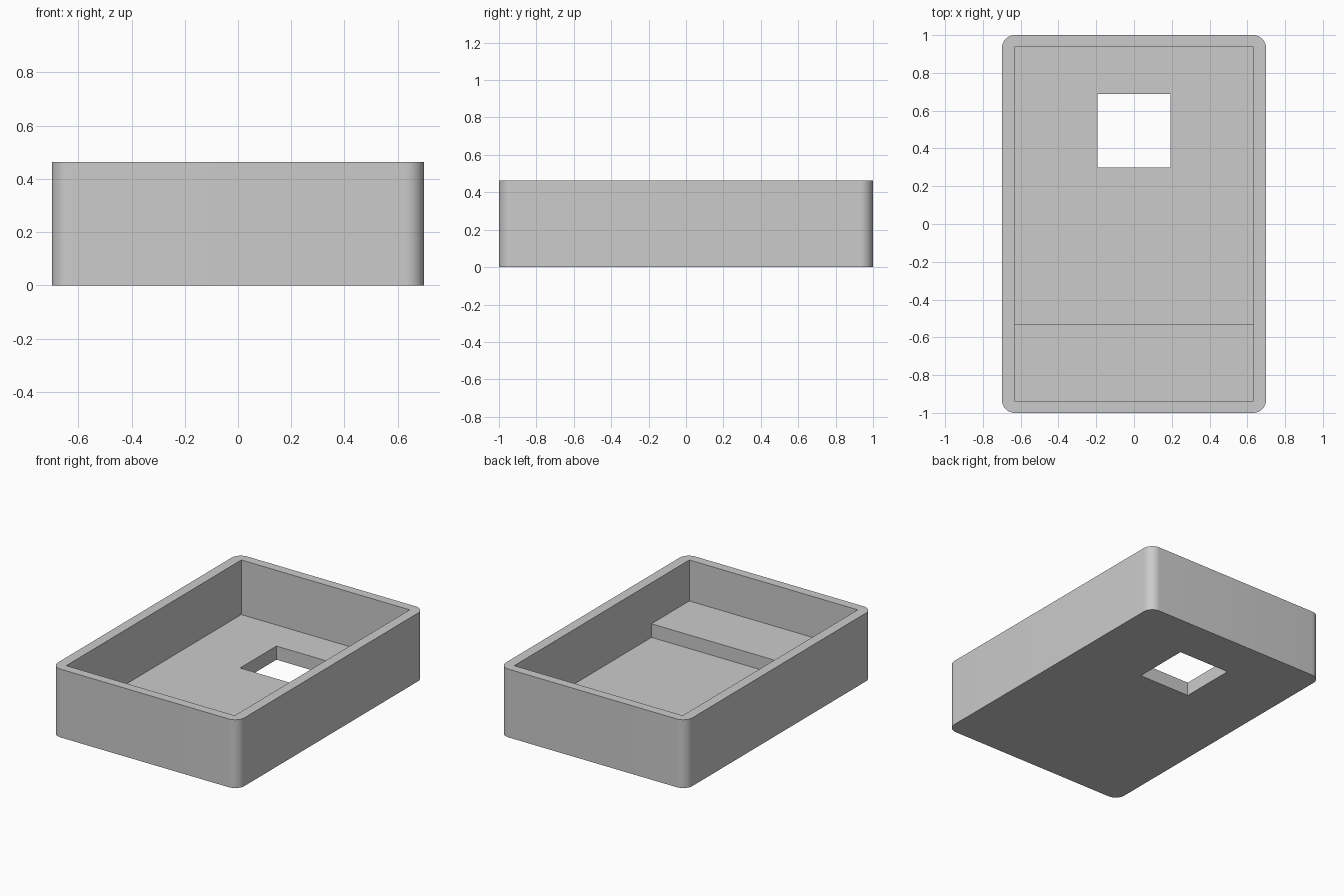
import bpy, bmesh

cube = bpy.data.objects.get("Cube")
if cube:
    bpy.data.objects.remove(cube, do_unlink=True)

HALF_X, HALF_Y, HEIGHT = 0.70, 1.0, 0.463
IN_X, IN_Y = 0.632, 0.938
FLOOR, STEP = 0.0926, 0.185
STEP_Y = -0.533
CORNER = 0.07

grey = bpy.data.materials.new("plain grey")
grey.use_nodes = True
colour = (0.6, 0.6, 0.6, 1)
grey.diffuse_color = colour
grey.node_tree.nodes["Principled BSDF"].inputs["Base Color"].default_value = colour


def prism(name, points, direction, round_corners=0):
    """Extrude a closed outline, optionally rounding its long edges."""
    bm = bmesh.new()
    face = bm.faces.new([bm.verts.new(p) for p in points])
    out = bmesh.ops.extrude_face_region(bm, geom=[face])
    moved = [v for v in out["geom"] if isinstance(v, bmesh.types.BMVert)]
    bmesh.ops.translate(bm, verts=moved, vec=direction)
    if round_corners:
        edges = [e for e in bm.edges
                 if abs(e.verts[0].co.z - e.verts[1].co.z) > 0.1]
        bmesh.ops.bevel(bm, geom=edges, offset=round_corners, segments=12,
                        profile=0.5, affect="EDGES")
    bmesh.ops.recalc_face_normals(bm, faces=bm.faces)
    mesh = bpy.data.meshes.new(name)
    bm.to_mesh(mesh)
    bm.free()
    mesh.materials.append(grey)
    obj = bpy.data.objects.new(name, mesh)
    bpy.context.collection.objects.link(obj)
    return obj


def rectangle(x0, x1, y0, y1, z):
    return [(x0, y0, z), (x1, y0, z), (x1, y1, z), (x0, y1, z)]


# Outer block with rounded upright corners
tray = prism("tray", rectangle(-HALF_X, HALF_X, -HALF_Y, HALF_Y, 0),
             (0, 0, HEIGHT), CORNER)

# Cavity outline seen from the side, with the raised step at the front
side = [(-IN_Y, STEP), (STEP_Y, STEP), (STEP_Y, FLOOR), (IN_Y, FLOOR),
        (IN_Y, 1), (-IN_Y, 1)]
cavity = prism("cavity_cutter", [(-IN_X, y, z) for y, z in side],
               (2 * IN_X, 0, 0))

# Square opening through the floor
opening = prism("opening_cutter", rectangle(-0.193, 0.193, 0.298, 0.687, -0.1),
                (0, 0, 0.4))

# Cut the block, then discard the cutters
bpy.ops.object.select_all(action="DESELECT")
tray.select_set(True)
bpy.context.view_layer.objects.active = tray
for cutter in (cavity, opening):
    cutter.hide_render = True
    mod = tray.modifiers.new("cut", "BOOLEAN")
    mod.operation = "DIFFERENCE"
    mod.solver = "EXACT"
    mod.object = cutter
    bpy.ops.object.modifier_apply(modifier=mod.name)
    bpy.data.objects.remove(cutter, do_unlink=True)

bpy.ops.object.shade_smooth_by_angle(angle=0.52)
